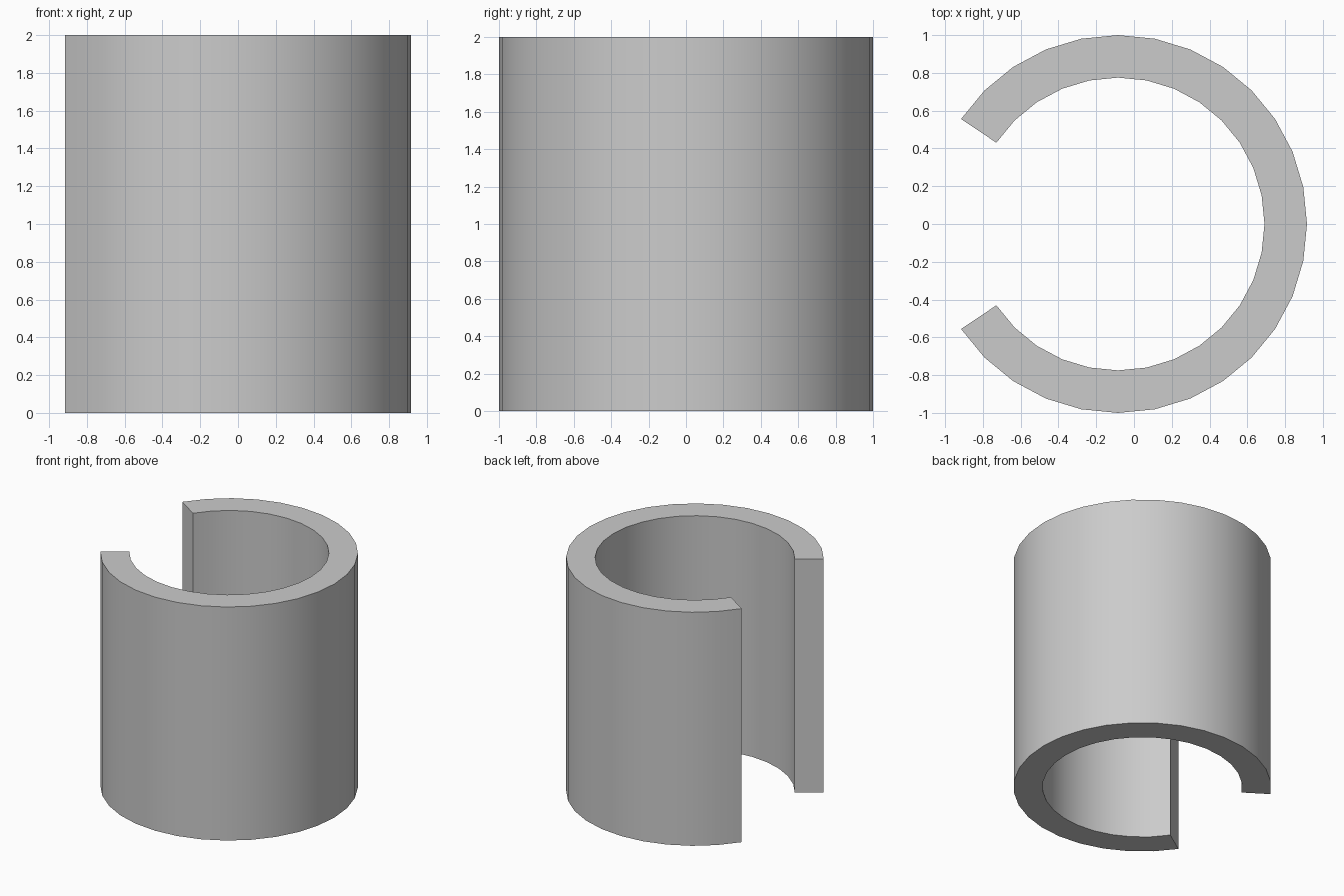
import bpy, bmesh
from math import radians, cos
from mathutils import Matrix

if "Cube" in bpy.data.objects:
    bpy.data.objects.remove(bpy.data.objects["Cube"])

OUTER, INNER, HEIGHT = 1.0, 0.775, 2.0
STEP = radians(360 / 32)      # 32-sided ring
STEPS = 26                    # six sides left open
HALF = STEP * STEPS / 2
CENTRE_X = -(OUTER + OUTER * cos(HALF)) / 2

# Wall cross-section, swept around the vertical axis
bm = bmesh.new()
profile = [(INNER, 0), (OUTER, 0), (OUTER, HEIGHT), (INNER, HEIGHT)]
turn = Matrix.Rotation(-HALF, 3, 'Z')
verts = [bm.verts.new(turn @ v.co) for v in
         [bm.verts.new((r, 0, z)) for r, z in profile]]
bmesh.ops.delete(bm, geom=[v for v in bm.verts if v not in verts], context='VERTS')
edges = [bm.edges.new((verts[i], verts[(i + 1) % 4])) for i in range(4)]
bmesh.ops.spin(bm, geom=verts + edges, cent=(0, 0, 0), axis=(0, 0, 1),
               angle=2 * HALF, steps=STEPS)

# Flat end faces at the opening
bmesh.ops.holes_fill(bm, edges=[e for e in bm.edges if e.is_boundary], sides=4)
bmesh.ops.recalc_face_normals(bm, faces=bm.faces)
bmesh.ops.translate(bm, verts=bm.verts, vec=(CENTRE_X, 0, 0))

mesh = bpy.data.meshes.new("split_sleeve")
bm.to_mesh(mesh)
bm.free()
sleeve = bpy.data.objects.new("split_sleeve", mesh)
bpy.context.collection.objects.link(sleeve)

# Smooth curved walls, crisp rims
bpy.context.view_layer.objects.active = sleeve
sleeve.select_set(True)
bpy.ops.object.shade_smooth_by_angle(angle=radians(30))
